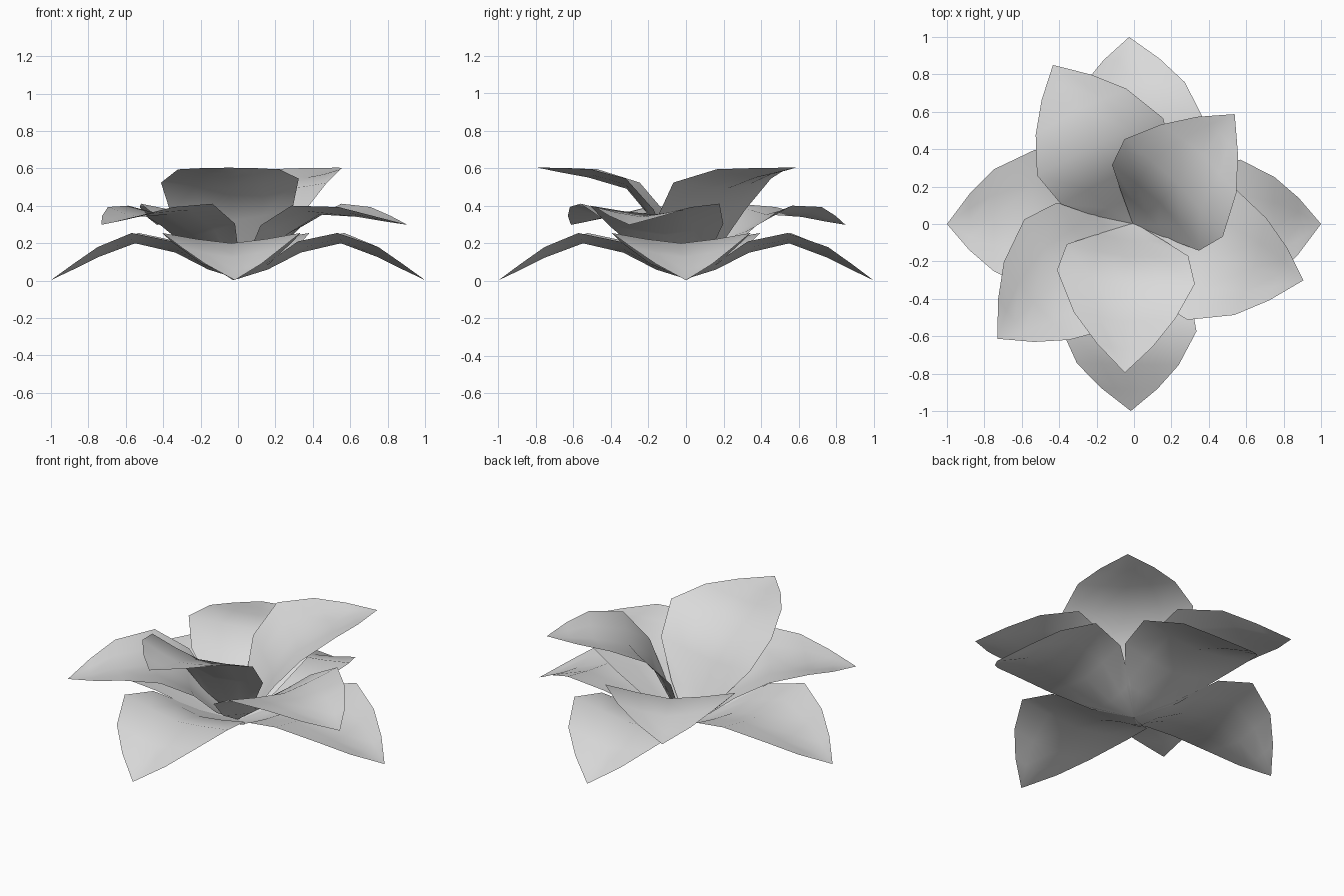
import bpy, bmesh, math
from mathutils import Matrix

cube = bpy.data.objects.get("Cube")
if cube:
    bpy.data.objects.remove(cube, do_unlink=True)

# Single pale grey colour
GREY = (0.7, 0.7, 0.7, 1)
mat = bpy.data.materials.new("pale_grey")
mat.use_nodes = True
mat.diffuse_color = GREY
bsdf = next(n for n in mat.node_tree.nodes if n.type == 'BSDF_PRINCIPLED')
bsdf.inputs["Base Color"].default_value = GREY

# Petal cross-sections: distance, skew, half width, sideways shift,
# midrib height, rim height
SECTIONS = [(0.16, 0.01, 0.18, -0.01, 0.06, 0.09),
            (0.335, 0.015, 0.326, -0.026, 0.15, 0.21),
            (0.55, 0.018, 0.37, -0.026, 0.2, 0.255),
            (0.75, 0, 0.272, -0.02, 0.125, 0.18),
            (0.88, 0, 0.15, -0.01, 0.06, 0.09)]
STEPS = (-1, -0.5, 0, 0.5, 1)


def petal_mesh():
    """Cupped, slightly lopsided sheet from a base point to a tip along +x."""
    bm = bmesh.new()
    base = bm.verts.new((0, 0, 0.01))
    tip = bm.verts.new((1, 0, 0.003))
    rows = [[bm.verts.new((r + skew * s, w * s + shift,
                           mid + (rim - mid) * abs(s) ** 1.3))
             for s in STEPS] for r, skew, w, shift, mid, rim in SECTIONS]
    for a, b in zip(rows, rows[1:]):
        for i in range(len(STEPS) - 1):
            bm.faces.new((a[i], b[i], b[i + 1], a[i + 1]))
    for i in range(len(STEPS) - 1):
        bm.faces.new((base, rows[0][i], rows[0][i + 1]))
        bm.faces.new((rows[-1][i], tip, rows[-1][i + 1]))
    for f in bm.faces:
        f.smooth = True
    me = bpy.data.meshes.new("petal")
    bm.to_mesh(me)
    bm.free()
    me.materials.append(mat)
    return me


# Three whorls of the same petal, each tilted further upward
petal = petal_mesh()
WHORLS = {"lower_petal": (0, (0, 91.5, 180, 269)),
          "middle_petal": (17.2, (-18.4, 117, 220)),
          "upper_petal": (37, (47.5, 266.5))}
for name, (tilt, angles) in WHORLS.items():
    for n, angle in enumerate(angles, 1):
        ob = bpy.data.objects.new(f"{name}_{n}", petal)
        ob.matrix_world = (Matrix.Rotation(math.radians(angle), 4, 'Z')
                           @ Matrix.Rotation(math.radians(-tilt), 4, 'Y'))
        bpy.context.collection.objects.link(ob)
